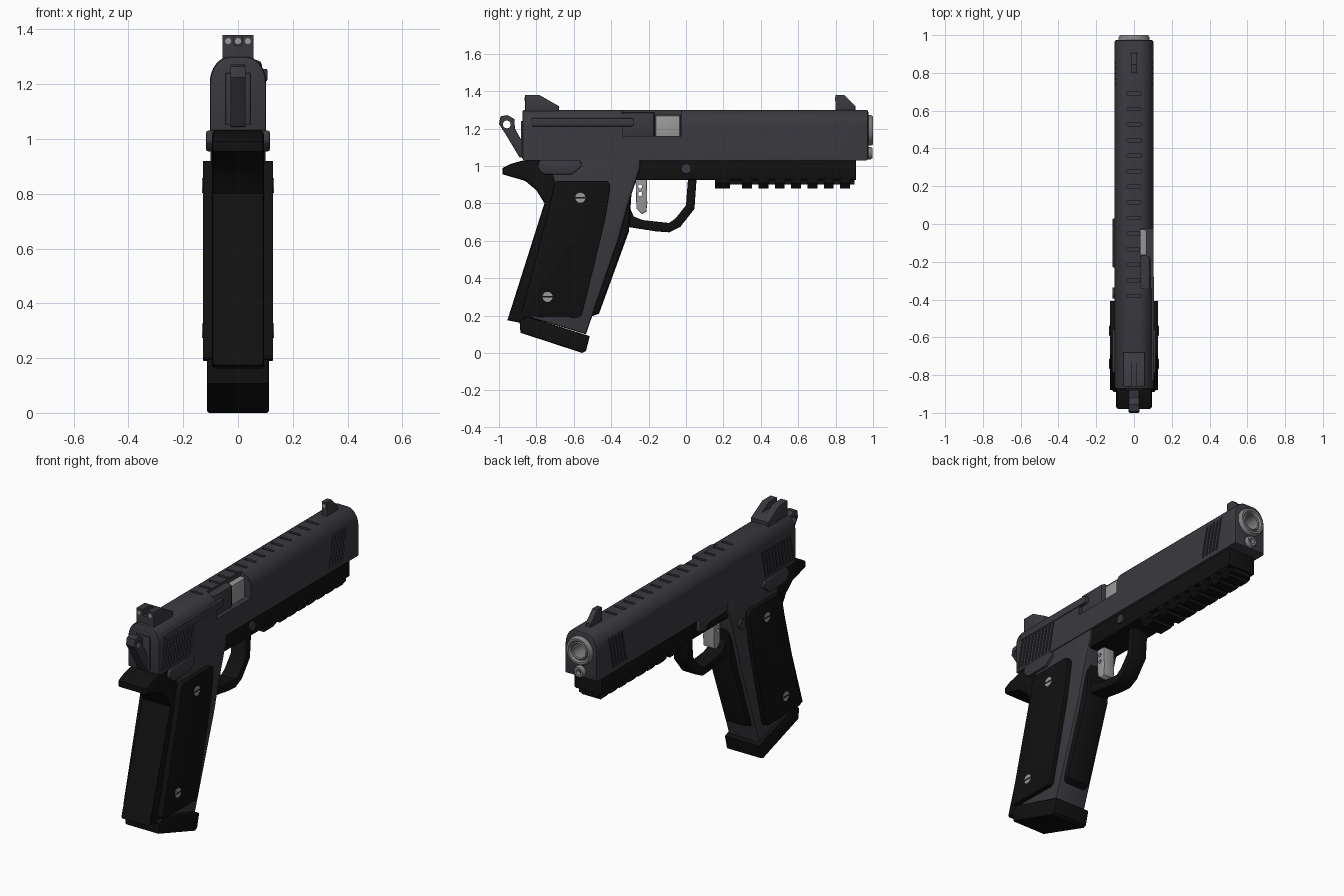
import bpy, bmesh, math
from mathutils import Matrix, Vector

if "Cube" in bpy.data.objects:
    bpy.data.objects.remove(bpy.data.objects["Cube"])


def material(name, col):
    m = bpy.data.materials.new(name)
    m.diffuse_color = (*col, 1)
    m.use_nodes = True
    m.node_tree.nodes["Principled BSDF"].inputs["Base Color"].default_value = m.diffuse_color
    return m


GREY = material("dark grey metal", (0.042, 0.041, 0.050))
BLACK = material("black polymer", (0.0055, 0.0055, 0.0055))
SILVER = material("silver steel", (0.32, 0.32, 0.32))
STEEL = material("barrel grey", (0.22, 0.22, 0.22))


def add_prism(bm, pts, lo, hi, axis="x"):
    """Extrude a (y,z) profile along x, or an (x,z) profile along y."""
    if axis == "x":
        co, step = [(lo, a, b) for a, b in pts], Vector((hi - lo, 0, 0))
    else:
        co, step = [(a, lo, b) for a, b in pts], Vector((0, hi - lo, 0))
    f = bm.faces.new([bm.verts.new(c) for c in co])
    r = bmesh.ops.extrude_face_region(bm, geom=[f], use_keep_orig=True)
    bmesh.ops.translate(bm, vec=step, verts=[v for v in r["geom"] if isinstance(v, bmesh.types.BMVert)])


def add_rod(bm, center, r, depth, axis="x", seg=20):
    rot = Matrix.Rotation(math.pi / 2, 4, "Y" if axis == "x" else "X")
    bmesh.ops.create_cone(bm, cap_ends=True, segments=seg, radius1=r, radius2=r, depth=depth,
                          matrix=Matrix.Translation(center) @ rot)


def finish(bm, name, mat):
    bmesh.ops.recalc_face_normals(bm, faces=bm.faces[:])
    me = bpy.data.meshes.new(name)
    bm.to_mesh(me)
    bm.free()
    me.materials.append(mat)
    ob = bpy.data.objects.new(name, me)
    bpy.context.collection.objects.link(ob)
    return ob


def prism(name, pts, lo, hi, mat, r=0, b=0, axis="x", seg=3):
    """Profile solid; r rounds the profile corners, b chamfers the cap rims."""
    bm = bmesh.new()
    add_prism(bm, pts, lo, hi, axis)
    bmesh.ops.recalc_face_normals(bm, faces=bm.faces[:])
    i = 0 if axis == "x" else 1

    def cap(f):
        return abs(f.normal[i]) > 0.95

    def bevel(edges, w, n):
        bmesh.ops.bevel(bm, geom=edges, offset=w, segments=n, profile=0.5,
                        affect="EDGES", clamp_overlap=True)
        bm.normal_update()
    if r:
        bevel([e for e in bm.edges if not any(cap(f) for f in e.link_faces)], r, seg)
    if b:
        bevel([e for e in bm.edges if sum(cap(f) for f in e.link_faces) == 1], b, 2)
    return finish(bm, name, mat)


def rod(name, center, r, depth, mat, axis="x"):
    bm = bmesh.new()
    add_rod(bm, center, r, depth, axis)
    return finish(bm, name, mat)


def box_pts(a0, a1, b0, b1):
    return [(a0, b0), (a1, b0), (a1, b1), (a0, b1)]


def cut(ob, bm, mat):
    cutter = finish(bm, "cutter", mat)
    cutter.hide_render = True
    mod = ob.modifiers.new("cut", "BOOLEAN")
    mod.operation, mod.solver, mod.object = "DIFFERENCE", "EXACT", cutter
    bpy.context.view_layer.objects.active = ob
    bpy.ops.object.modifier_apply(modifier="cut")
    bpy.data.objects.remove(cutter)


def lathe(name, prof, z, mat):
    """Closed (radius, y) profile turned about a lengthwise axis at height z."""
    bm = bmesh.new()
    vs = [bm.verts.new((0, y, z + r)) for r, y in prof]
    es = [bm.edges.new((vs[i], vs[(i + 1) % len(vs)])) for i in range(len(vs))]
    bmesh.ops.spin(bm, geom=vs + es, cent=(0, 0, z), axis=(0, 1, 0), angle=2 * math.pi, steps=32)
    bmesh.ops.remove_doubles(bm, verts=bm.verts[:], dist=1e-4)
    return finish(bm, name, mat)


# slide with rounded top
arc = [(0.03 + 0.073 * math.cos(t), 1.205 + 0.095 * math.sin(t))
       for t in [math.pi / 2 * k / 8 for k in range(9)]]
section = [(0.103, 1.03)] + arc + [(-x, z) for x, z in reversed(arc)] + [(-0.103, 1.03)]
slide = prism("slide", section, -0.875, 0.975, GREY, b=0.012, axis="y")
bm = bmesh.new()
add_prism(bm, box_pts(-0.34, -0.025, 1.16, 1.4), 0.035, 0.2)           # ejection port
for k in range(14):                                                  # top grooves
    y = -0.39 + k * 0.0825
    if not -0.36 < y < -0.01:
        add_prism(bm, box_pts(y, y + 0.018, 1.288, 1.35), -0.036, 0.036)
    else:
        add_prism(bm, box_pts(y, y + 0.018, 1.288, 1.35), -0.036, 0.030)
for lo, hi in ((0.096, 0.15), (-0.15, -0.096)):                        # side serrations
    for start, n, z0, z1, lean in ((-0.855, 10, 1.045, 1.205, 0.035), (0.695, 5, 1.055, 1.24, 0.04)):
        for k in range(n):
            y = start + k * 0.0285
            add_prism(bm, [(y, z0), (y + 0.012, z0), (y + 0.012 + lean, z1), (y + lean, z1)], lo, hi)
add_rod(bm, (0, 0.95, 1.19), 0.079, 0.3, "y", 32)                      # muzzle opening
cut(slide, bm, GREY)

# parts in and on the slide
prism("barrel_chamber", box_pts(-0.165, -0.03, 1.13, 1.272), 0.0, 0.07, SILVER, b=0.015)
prism("port_rear_block", box_pts(-0.345, -0.168, 1.155, 1.288), 0.02, 0.088, GREY, b=0.02)
prism("extractor", box_pts(-0.83, -0.28, 1.212, 1.255), 0.08, 0.107, GREY, r=0.01, b=0.003)
lathe("muzzle", [(0.082, 0.86), (0.082, 0.988), (0.074, 1.0), (0.062, 1.0), (0.055, 0.988),
                 (0.052, 0.988), (0.047, 0.994), (0.042, 0.988), (0.042, 0.86)], 1.19, STEEL)
lathe("guide_rod", [(0.034, 0.9), (0.034, 0.985), (0.028, 0.996), (0.016, 0.996),
                    (0.012, 0.98), (0.012, 0.9)], 1.068, STEEL)
prism("firing_pin_plate", box_pts(-0.045, 0.045, 1.05, 1.24), -0.882, -0.86, GREY, b=0.003, axis="y")

# sights
rear = prism("rear_sight", [(-0.86, 1.285), (-0.86, 1.38), (-0.785, 1.38), (-0.68, 1.32), (-0.68, 1.285)],
             -0.057, 0.057, GREY, b=0.004)
bm = bmesh.new()
add_prism(bm, box_pts(-0.95, -0.6, 1.343, 1.45), -0.014, 0.014)
cut(rear, bm, GREY)
prism("front_sight", [(0.80, 1.285), (0.80, 1.38), (0.845, 1.38), (0.905, 1.32), (0.905, 1.285)],
      -0.016, 0.016, GREY, b=0.002)
for i, (x, y) in enumerate(((-0.036, -0.861), (0.036, -0.861), (0, 0.799))):
    rod(f"sight_dot_{i}", (x, y, 1.357), 0.011, 0.006, SILVER, "y")

# hammer with ring hole
hammer = prism("hammer", [(-0.84, 1.04), (-0.89, 1.045), (-0.965, 1.17), (-1.0, 1.225), (-0.992, 1.265),
                          (-0.955, 1.272), (-0.917, 1.25), (-0.915, 1.20), (-0.87, 1.12), (-0.84, 1.12)],
               -0.028, 0.028, GREY, b=0.005)
bm = bmesh.new()
add_rod(bm, (0, -0.958, 1.222), 0.021, 0.3)
cut(hammer, bm, GREY)

# lower frame, dust cover and accessory rail
prism("dust_cover", box_pts(-0.30, 0.91, 0.925, 1.035), -0.09, 0.09, BLACK, b=0.012)
prism("rail_core", box_pts(0.16, 0.90, 0.90, 0.95), -0.062, 0.062, BLACK)
teeth = [(0.155, 0.235)] + [(0.30 + k * 0.0873, 0.353 + k * 0.0873) for k in range(7)]
for k, (a, b) in enumerate(teeth):
    prism(f"rail_tooth_{k}", [(-0.085, 0.945), (-0.085, 0.91), (-0.06, 0.88), (0.06, 0.88),
                              (0.085, 0.91), (0.085, 0.945)], a, b, BLACK, axis="y")
prism("trigger_guard", [(-0.36, 0.71), (-0.32, 0.675), (-0.16, 0.65), (-0.09, 0.645), (-0.03, 0.675),
                        (0.045, 0.77), (0.058, 0.95), (0.012, 0.95), (0.0, 0.79), (-0.055, 0.72),
                        (-0.09, 0.695), (-0.23, 0.71), (-0.28, 0.73), (-0.31, 0.80), (-0.36, 0.80)],
      -0.05, 0.05, BLACK, b=0.008)
trigger = prism("trigger", [(-0.27, 0.95), (-0.265, 0.77), (-0.235, 0.742), (-0.212, 0.755),
                            (-0.207, 0.80), (-0.21, 0.95)], -0.036, 0.036, SILVER, b=0.005)
bm = bmesh.new()
for z in (0.85, 0.89):
    add_rod(bm, (0, -0.245, z), 0.011, 0.3)
cut(trigger, bm, SILVER)

# grip frame, straps and base pad
prism("grip_frame", [(-0.74, 1.035), (-0.245, 1.035), (-0.245, 0.99), (-0.31, 0.79), (-0.36, 0.61),
                     (-0.535, 0.10), (-0.87, 0.20), (-0.70, 0.90)], -0.101, 0.101, GREY, b=0.012)
prism("front_strap", [(-0.285, 0.95), (-0.305, 0.65), (-0.465, 0.21), (-0.52, 0.19), (-0.40, 0.70),
                      (-0.38, 0.95)], -0.078, 0.078, BLACK, b=0.02)
prism("beavertail_backstrap", [(-0.70, 1.033), (-0.87, 1.03), (-0.94, 1.01), (-0.98, 0.99), (-0.98, 0.955),
                               (-0.86, 0.92), (-0.80, 0.87), (-0.757, 0.80), (-0.955, 0.175),
                               (-0.88, 0.16), (-0.80, 0.20), (-0.60, 0.85)], -0.095, 0.095, BLACK, b=0.014)
prism("base_pad", [(-0.89, 0.17), (-0.885, 0.108), (-0.555, 0.0), (-0.535, 0.01), (-0.515, 0.09),
                   (-0.85, 0.195)], -0.114, 0.114, BLACK, b=0.01)

# grip panels, screws and safety levers on both sides
panel = [(-0.70, 0.92), (-0.41, 0.92), (-0.405, 0.88), (-0.435, 0.70), (-0.56, 0.19), (-0.885, 0.195), (-0.73, 0.78)]
lever = [(-0.785, 1.03), (-0.795, 0.99), (-0.76, 0.955), (-0.61, 0.955), (-0.555, 1.0), (-0.565, 1.03)]
for s, side in ((1, "right"), (-1, "left")):
    prism(f"grip_panel_{side}", panel, s * 0.08, s * 0.128, BLACK, r=0.02, b=0.014)
    prism(f"safety_lever_{side}", lever, s * 0.08, s * 0.116, GREY, r=0.01, b=0.006)
    for k, (y, z) in enumerate(((-0.565, 0.83), (-0.74, 0.30))):
        rod(f"screw_{side}_{k}", (s * 0.125, y, z), 0.027, 0.012, SILVER)
        prism(f"screw_slot_{side}_{k}", box_pts(y - 0.026, y + 0.026, z - 0.004, z + 0.004),
              s * 0.128, s * 0.132, BLACK)
rod("slide_stop_pin", (0.08, 0.0, 0.985), 0.026, 0.04, GREY)
prism("slide_stop_lever", [(-0.23, 1.03), (-0.23, 0.995), (-0.05, 0.985), (-0.02, 0.955), (0.03, 0.965), (0.03, 1.03)],
      -0.113, -0.08, GREY, b=0.004)
rod("magazine_button", (-0.1, -0.365, 0.86), 0.03, 0.026, GREY)

bpy.ops.object.select_all(action="SELECT")
bpy.ops.object.shade_smooth_by_angle(angle=math.radians(35))
